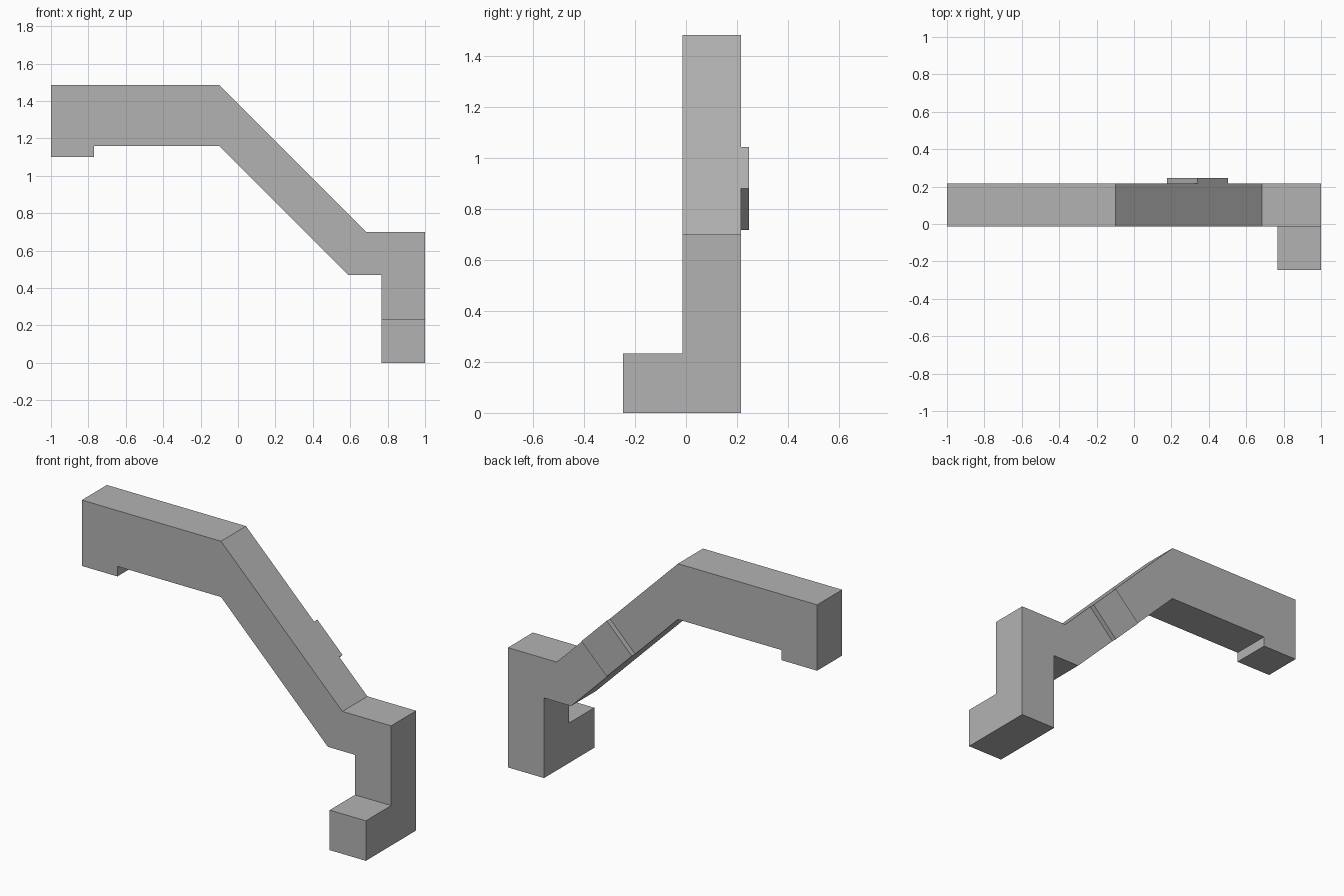
import bpy
import bmesh

cube = bpy.data.objects.get("Cube")
if cube:
    bpy.data.objects.remove(cube, do_unlink=True)

grey = bpy.data.materials.new("mid grey")
grey.use_nodes = True
colour = (0.45, 0.45, 0.45, 1.0)
grey.diffuse_color = colour
grey.node_tree.nodes["Principled BSDF"].inputs["Base Color"].default_value = colour


def extrude_profile(name, outline, y_front, y_back):
    """Solid made from an x-z outline, extruded along y."""
    bm = bmesh.new()
    face = bm.faces.new([bm.verts.new((x, y_front, z)) for x, z in outline])
    result = bmesh.ops.extrude_face_region(bm, geom=[face])
    moved = [v for v in result["geom"] if isinstance(v, bmesh.types.BMVert)]
    bmesh.ops.translate(bm, verts=moved, vec=(0, y_back - y_front, 0))
    bmesh.ops.recalc_face_normals(bm, faces=bm.faces)
    mesh = bpy.data.meshes.new(name)
    bm.to_mesh(mesh)
    bm.free()
    mesh.materials.append(grey)
    obj = bpy.data.objects.new(name, mesh)
    bpy.context.collection.objects.link(obj)
    return obj


FRONT, BACK = -0.014, 0.217

# Bent bar: upper arm with end lip, sloping middle and upright leg
extrude_profile("bent_bar", [
    (-1, 1.485), (-0.1, 1.485), (0.685, 0.7), (1, 0.7), (1, 0),
    (0.766, 0), (0.766, 0.468), (0.591, 0.468), (-0.1, 1.159),
    (-0.77, 1.159), (-0.77, 1.1), (-1, 1.1)], FRONT, BACK)

# Square foot reaching forward from the leg
extrude_profile("front_foot", [
    (0.766, 0), (1, 0), (1, 0.234), (0.766, 0.234)], -0.247, FRONT)

# Raised square plate on the back of the sloping middle
extrude_profile("back_plate", [
    (0.34, 1.045), (0.503, 0.882), (0.34, 0.719), (0.177, 0.882)], BACK, 0.247)
